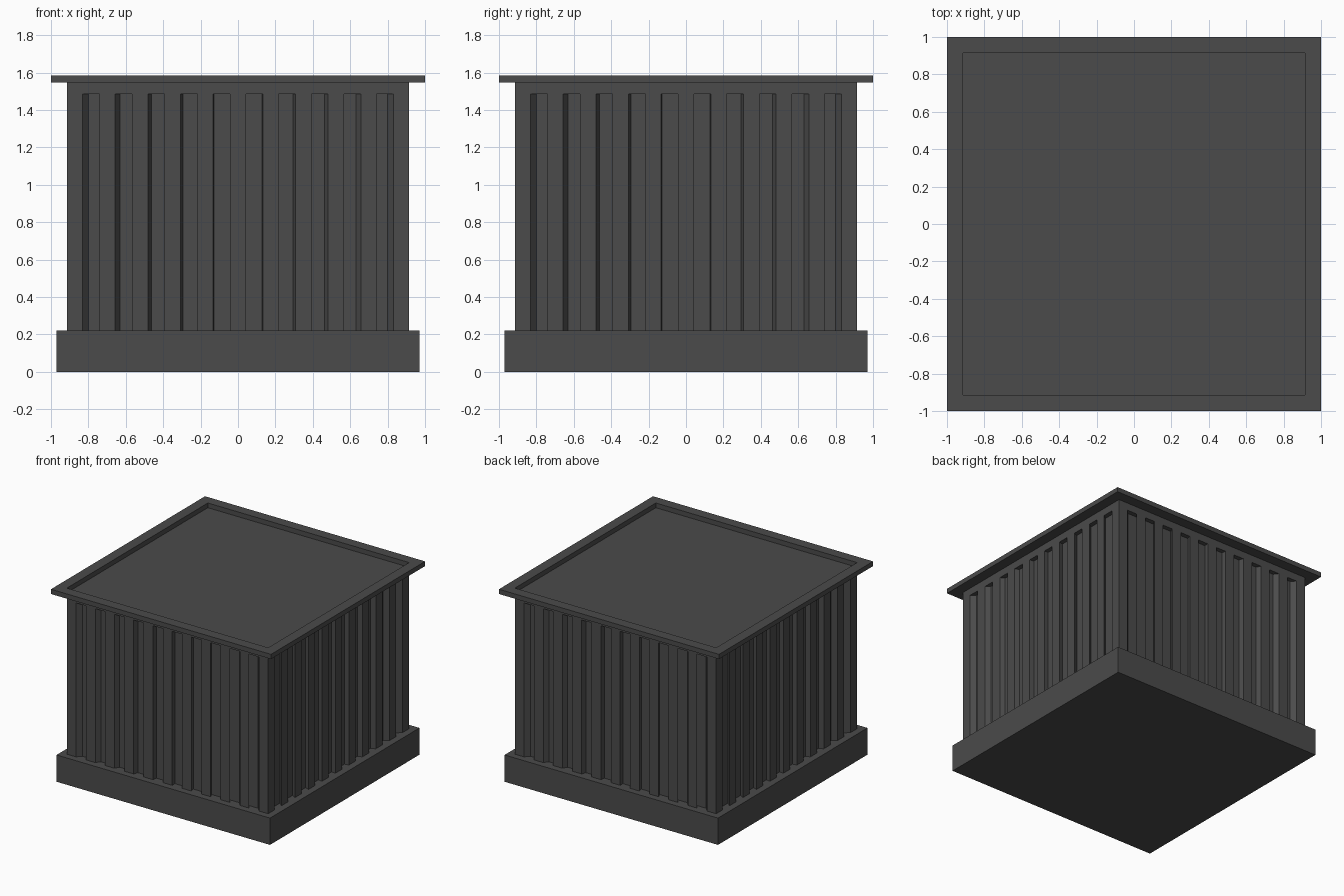
import bpy, bmesh
from mathutils import Matrix
from math import pi

if "Cube" in bpy.data.objects:
    bpy.data.objects.remove(bpy.data.objects["Cube"])

BASE, BODY, RIM = 0.97, 0.915, 1.0
Z_BASE, Z_SLOT, Z_BODY, Z_TOP = 0.22, 1.485, 1.546, 1.585

grey = bpy.data.materials.new("dark_grey")
grey.diffuse_color = (0.07, 0.07, 0.07, 1)
grey.use_nodes = True
grey.node_tree.nodes["Principled BSDF"].inputs["Base Color"].default_value = grey.diffuse_color


def finish(name, bm):
    bmesh.ops.recalc_face_normals(bm, faces=bm.faces)
    mesh = bpy.data.meshes.new(name)
    bm.to_mesh(mesh)
    bm.free()
    mesh.materials.append(grey)
    obj = bpy.data.objects.new(name, mesh)
    bpy.context.collection.objects.link(obj)
    return obj


def prism(bm, outline, z0, z1):
    low = [bm.verts.new((x, y, z0)) for x, y in outline]
    high = [bm.verts.new((x, y, z1)) for x, y in outline]
    bm.faces.new(low)
    bm.faces.new(high)
    n = len(outline)
    for i in range(n):
        j = (i + 1) % n
        bm.faces.new((low[i], low[j], high[j], high[i]))
    return low + high


def square(r):
    return [(-r, -r), (r, -r), (r, r), (-r, r)]


# Plinth
bm = bmesh.new()
prism(bm, square(BASE), 0, Z_BASE)
finish("plinth", bm)

# Planter body
bm = bmesh.new()
prism(bm, square(BODY), Z_BASE - 0.02, Z_BODY)
body = finish("body", bm)

# Slot cutters: ten per side, walls converging towards the centre
bm = bmesh.new()
for side in range(4):
    turn = Matrix.Rotation(side * pi / 2, 3, 'Z')
    for i in range(10):
        c = (i - 4.5) * 0.1748
        a, b = c - 0.045, c + 0.045
        inner, outer = 0.96, 1.02
        outline = [(a * outer, -BODY * outer), (b * outer, -BODY * outer),
                   (b * inner, -BODY * inner), (a * inner, -BODY * inner)]
        verts = prism(bm, outline, 0.1, Z_SLOT)
        bmesh.ops.rotate(bm, verts=verts, cent=(0, 0, 0), matrix=turn)
cutter = finish("slot_cutter", bm)
cutter.hide_render = True

mod = body.modifiers.new("slots", 'BOOLEAN')
mod.operation = 'DIFFERENCE'
mod.solver = 'EXACT'
mod.object = cutter
bpy.context.view_layer.objects.active = body
bpy.ops.object.modifier_apply(modifier=mod.name)
bpy.data.objects.remove(cutter)

# Overhanging top rim: a square ring around the recessed top
bm = bmesh.new()
loops = [[bm.verts.new((x, y, z)) for x, y in square(r)]
         for r, z in ((RIM, Z_BODY), (RIM, Z_TOP), (BODY, Z_TOP), (BODY, Z_BODY))]
for k in range(4):
    p, q = loops[k], loops[(k + 1) % 4]
    for i in range(4):
        j = (i + 1) % 4
        bm.faces.new((p[i], p[j], q[j], q[i]))
finish("top_rim", bm)
